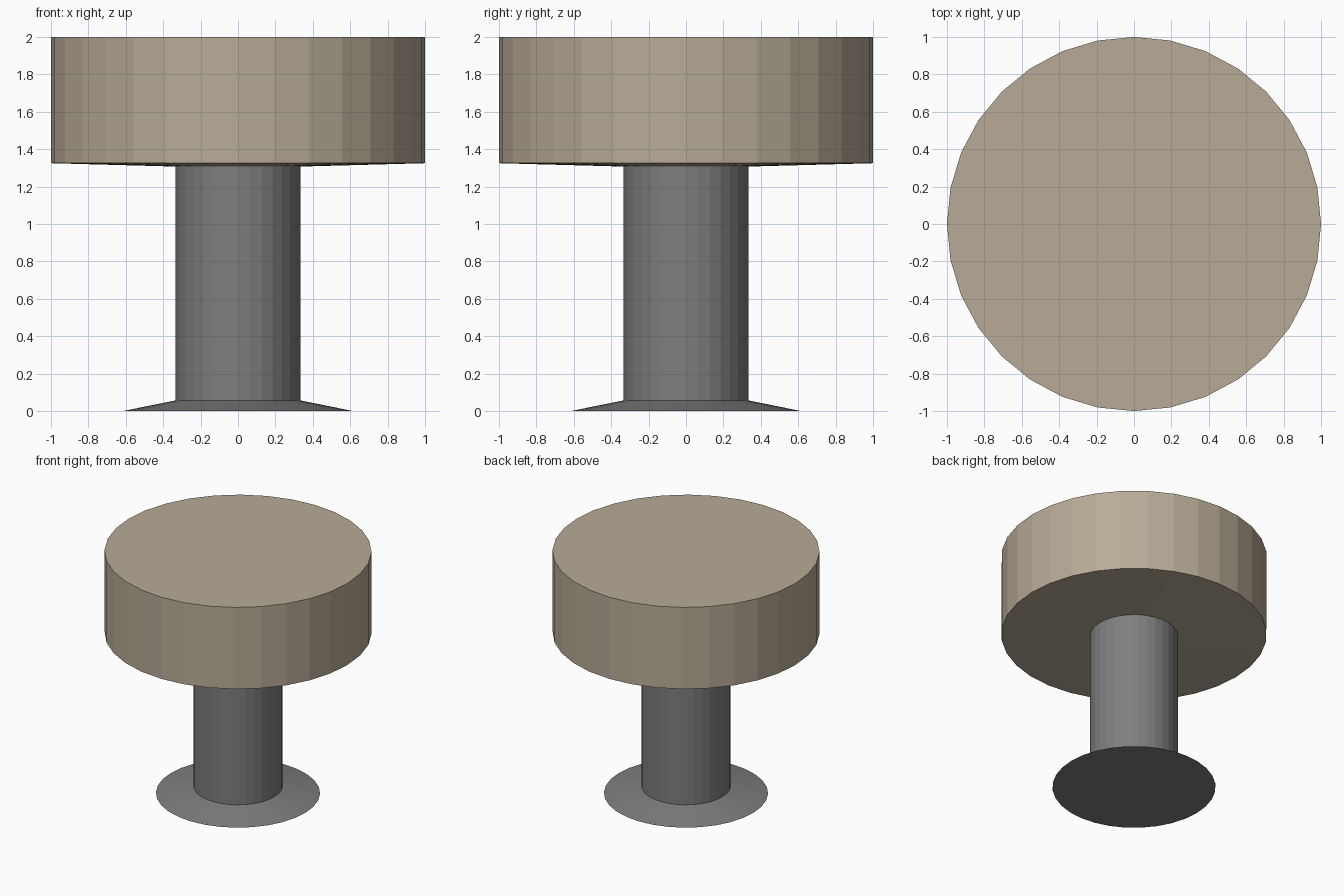
import bpy, bmesh
from math import cos, sin, tau

if "Cube" in bpy.data.objects:
    bpy.data.objects.remove(bpy.data.objects["Cube"])

SIDES = 32


def material(name, rgb):
    mat = bpy.data.materials.new(name)
    mat.diffuse_color = (*rgb, 1)
    mat.use_nodes = True
    mat.node_tree.nodes["Principled BSDF"].inputs["Base Color"].default_value = mat.diffuse_color
    return mat


def lathe(name, profile, mat):
    """Closed, flat-shaded solid turned from (radius, height) points, bottom to top."""
    bm = bmesh.new()
    rings = [[bm.verts.new((r * cos(tau * i / SIDES), r * sin(tau * i / SIDES), z))
              for i in range(SIDES)] for r, z in profile]
    for low, high in zip(rings, rings[1:]):
        for i in range(SIDES):
            j = (i + 1) % SIDES
            bm.faces.new((low[i], low[j], high[j], high[i]))
    bm.faces.new(rings[0][::-1])
    bm.faces.new(rings[-1])
    mesh = bpy.data.meshes.new(name)
    bm.to_mesh(mesh)
    bm.free()
    mesh.materials.append(mat)
    obj = bpy.data.objects.new(name, mesh)
    bpy.context.collection.objects.link(obj)
    return obj


metal = material("dark_metal", (0.21, 0.21, 0.21))
fabric = material("tan_fabric", (0.48, 0.41, 0.31))

# Flared foot and straight column
lathe("pedestal", [(0.615, 0), (0.333, 0.057), (0.333, 1.307)], metal)

# Thick round seat with a very shallow conical underside
lathe("seat", [(0.333, 1.307), (1, 1.325), (1, 2)], fabric)
